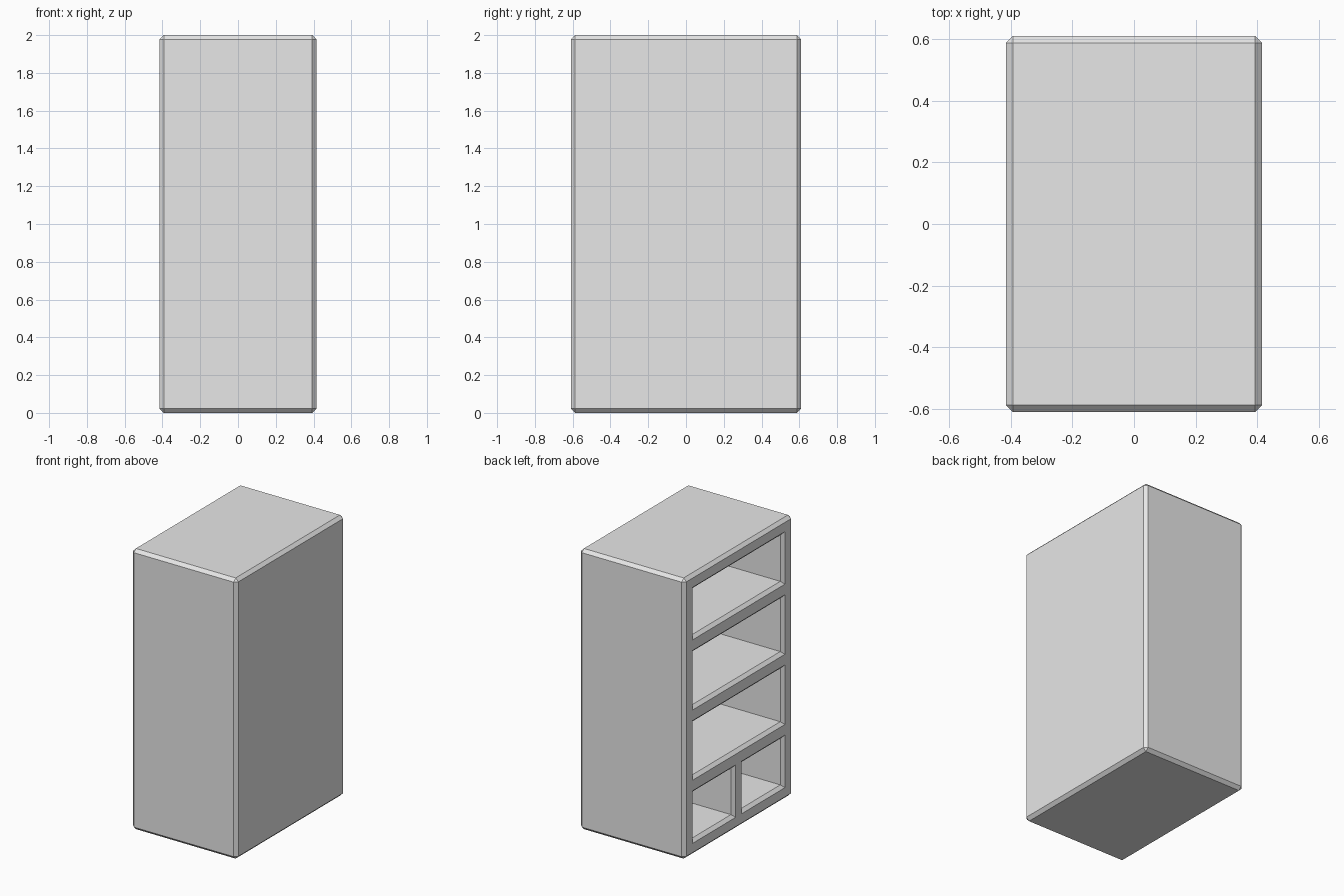
import bpy
import bmesh

default = bpy.data.objects.get("Cube")
if default:
    bpy.data.objects.remove(default, do_unlink=True)

WIDTH, DEPTH, HEIGHT = 0.83, 1.22, 2.0
CHAMFER = 0.022
OPEN_X = -WIDTH / 2       # plane of the open side
WALL_X = 0.31             # inner face of the closed side

grey = bpy.data.materials.new("plain grey")
grey.use_nodes = True
grey.diffuse_color = (0.8, 0.8, 0.8, 1)
grey.node_tree.nodes["Principled BSDF"].inputs["Base Color"].default_value = (0.8, 0.8, 0.8, 1)


def make_object(name, bm):
    bmesh.ops.recalc_face_normals(bm, faces=bm.faces)
    mesh = bpy.data.meshes.new(name)
    bm.to_mesh(mesh)
    bm.free()
    mesh.materials.append(grey)
    obj = bpy.data.objects.new(name, mesh)
    bpy.context.collection.objects.link(obj)
    return obj


def add_cavity(bm, y0, y1, z0, z1):
    """Compartment with a mouth that flares out to a chamfered rim."""
    margin = 0.01
    sections = [(OPEN_X - margin, CHAMFER + margin), (OPEN_X + CHAMFER, 0), (WALL_X, 0)]
    rings = []
    for x, grow in sections:
        corners = [(y0 - grow, z0 - grow), (y1 + grow, z0 - grow),
                   (y1 + grow, z1 + grow), (y0 - grow, z1 + grow)]
        rings.append([bm.verts.new((x, y, z)) for y, z in corners])
    for a, b in zip(rings, rings[1:]):
        for i in range(4):
            j = (i + 1) % 4
            bm.faces.new((a[i], a[j], b[j], b[i]))
    bm.faces.new(rings[0])
    bm.faces.new(rings[-1])


# Chamfered cabinet body
bm = bmesh.new()
bmesh.ops.create_cube(bm, size=1)
bmesh.ops.scale(bm, vec=(WIDTH, DEPTH, HEIGHT), verts=bm.verts)
bmesh.ops.translate(bm, vec=(0, 0, HEIGHT / 2), verts=bm.verts)
bmesh.ops.bevel(bm, geom=bm.edges[:], offset=CHAMFER, segments=1, affect='EDGES')
cabinet = make_object("cabinet", bm)

# Three wide compartments above a pair of small ones
rim, half_shelf, half_divider = 0.11, 0.06, 0.055
side = DEPTH / 2 - rim
levels = [0, 0.5, 1.0, 1.5, 2.0]
bm = bmesh.new()
for i, (low, high) in enumerate(zip(levels, levels[1:])):
    z0 = low + (rim if low == 0 else half_shelf)
    z1 = high - (rim if high == HEIGHT else half_shelf)
    spans = [(-side, -half_divider), (half_divider, side)] if i == 0 else [(-side, side)]
    for y0, y1 in spans:
        add_cavity(bm, y0, y1, z0, z1)
cutter = make_object("compartment_cutter", bm)
cutter.hide_render = True

# Cut the compartments and drop the helper
cut = cabinet.modifiers.new("compartments", 'BOOLEAN')
cut.operation = 'DIFFERENCE'
cut.solver = 'EXACT'
cut.object = cutter
bpy.context.view_layer.objects.active = cabinet
cabinet.select_set(True)
bpy.ops.object.modifier_apply(modifier=cut.name)
bpy.data.objects.remove(cutter, do_unlink=True)
